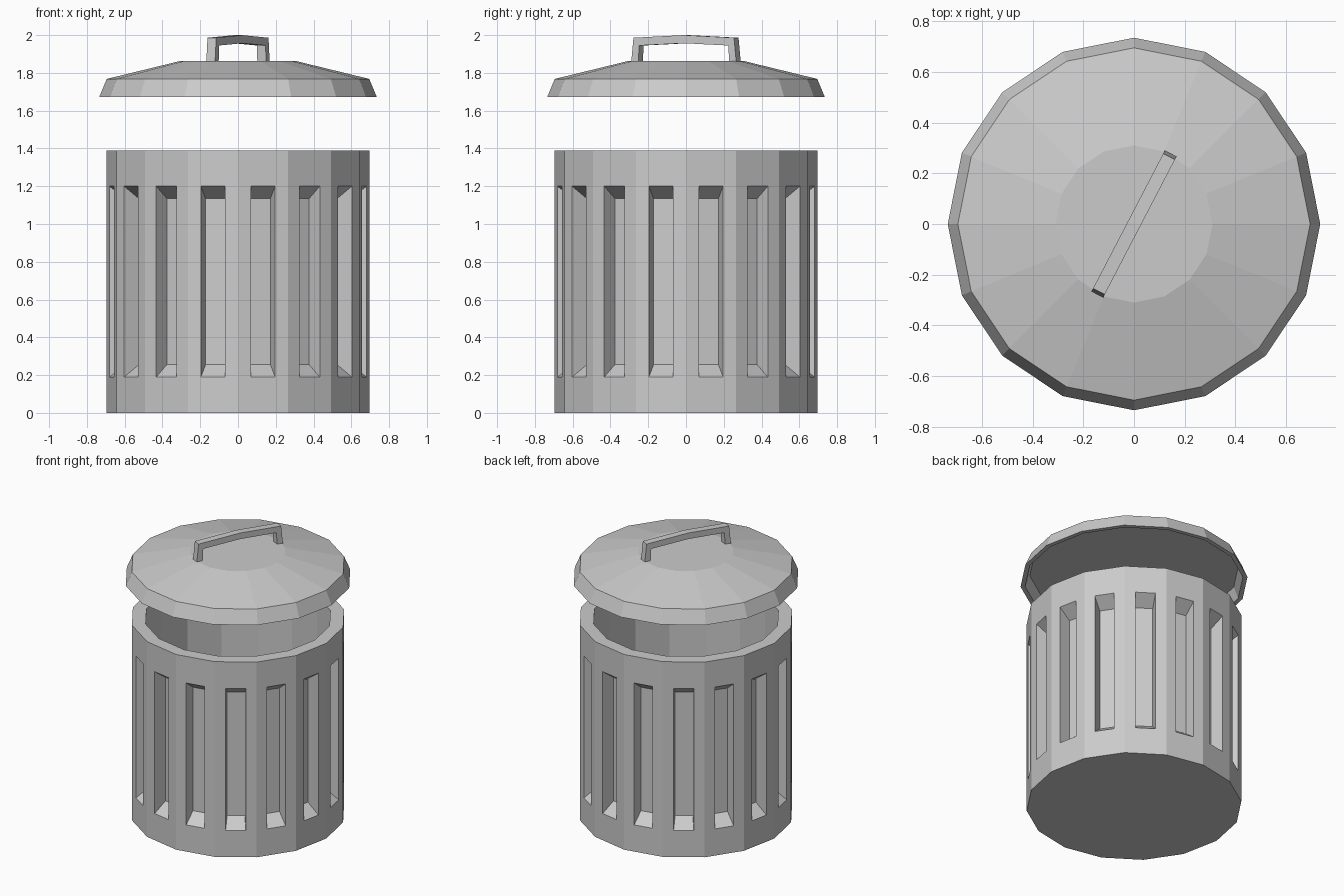
import bpy, bmesh
from math import cos, sin, pi, radians
from mathutils import Vector, Matrix

if "Cube" in bpy.data.objects:
    bpy.data.objects.remove(bpy.data.objects["Cube"])

SIDES = 16


def finish(name, bm):
    bmesh.ops.remove_doubles(bm, verts=bm.verts, dist=1e-5)
    bmesh.ops.recalc_face_normals(bm, faces=bm.faces)
    mesh = bpy.data.meshes.new(name)
    bm.to_mesh(mesh)
    bm.free()
    obj = bpy.data.objects.new(name, mesh)
    bpy.context.collection.objects.link(obj)
    return obj


def rim(r, z, i):
    a = 2 * pi * i / SIDES
    return Vector((r * cos(a), r * sin(a), z))


def face(bm, pts):
    return bm.faces.new([bm.verts.new(p) for p in pts])


def lathe(bm, profile):
    """Rings of quads along an (r, z) profile, capped at both ends."""
    for (r0, z0), (r1, z1) in zip(profile, profile[1:]):
        for i in range(SIDES):
            face(bm, [rim(r0, z0, i), rim(r0, z0, i + 1),
                      rim(r1, z1, i + 1), rim(r1, z1, i)])
    for r, z in (profile[0], profile[-1]):
        face(bm, [rim(r, z, i) for i in range(SIDES)])


# Bin body: hollow drum, one tapered slot per side reaching the inner wall
R, H, INNER = 0.695, 1.39, 0.605
S = INNER / R
MID = Vector((0, 0, H / 2))
bm = bmesh.new()
for i in range(SIDES):
    a, b = rim(R, 0, i), rim(R, 0, i + 1)
    up = Vector((0, 0, 1))
    outer = [a, b, b + up * H, a + up * H]
    l, r = a.lerp(b, 0.26), a.lerp(b, 0.74)
    slot = [l + up * 0.19, r + up * 0.19, r + up * 1.20, l + up * 1.20]
    deep = [MID + (p - MID) * S for p in slot]
    for k in range(4):
        n = (k + 1) % 4
        face(bm, [outer[k], outer[n], slot[n], slot[k]])
        face(bm, [slot[k], slot[n], deep[n], deep[k]])
    # flat top rim and inner wall
    face(bm, [rim(R, H, i), rim(R, H, i + 1), rim(INNER, H, i + 1), rim(INNER, H, i)])
    face(bm, [rim(INNER, H, i), rim(INNER, H, i + 1),
              rim(INNER, 0.09, i + 1), rim(INNER, 0.09, i)])
for r, z in ((R, 0), (INNER, 0.09)):
    face(bm, [rim(r, z, i) for i in range(SIDES)])
finish("bin_body", bm)

# Lid: shallow cone with a flared skirt, recessed underneath
bm = bmesh.new()
lathe(bm, [(0.31, 1.862), (0.695, 1.768), (0.735, 1.672), (0.705, 1.672), (0.675, 1.75)])
finish("lid", bm)

# Handle: slightly bowed strap set diagonally across the lid
half = [(0.272, 1.85), (0.266, 1.945), (0, 1.957)]
top = [(0, 2.0), (0.30, 1.986), (0.314, 1.85)]
W = 0.026
bm = bmesh.new()
for s in (1, -1):
    pts = [(s * u, z) for u, z in half + top]
    # leg and arm sections share the outer and inner corners
    for ids in ((0, 1, 4, 5), (1, 2, 3, 4)):
        for y in (W, -W):
            face(bm, [(pts[k][0], y, pts[k][1]) for k in ids])
    for k, n in ((0, 1), (1, 2), (3, 4), (4, 5), (5, 0)):
        face(bm, [(pts[k][0], -W, pts[k][1]), (pts[n][0], -W, pts[n][1]),
                  (pts[n][0], W, pts[n][1]), (pts[k][0], W, pts[k][1])])
bm.transform(Matrix.Rotation(radians(62.5), 4, 'Z'))
finish("lid_handle", bm)
